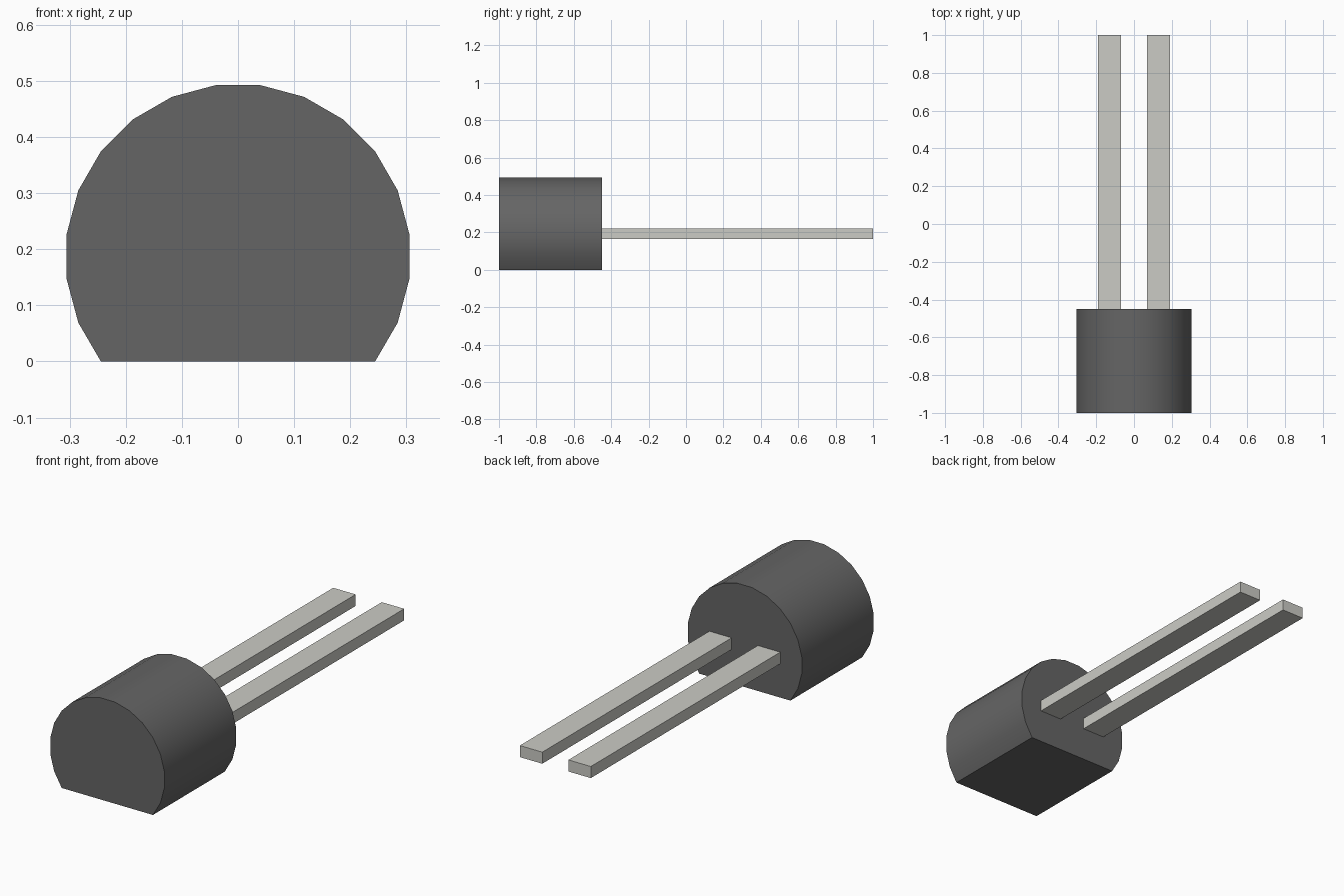
import bpy, bmesh, math
from mathutils import Matrix

if "Cube" in bpy.data.objects:
    bpy.data.objects.remove(bpy.data.objects["Cube"])


def material(name, color):
    mat = bpy.data.materials.new(name)
    mat.diffuse_color = color
    mat.use_nodes = True
    mat.node_tree.nodes["Principled BSDF"].inputs["Base Color"].default_value = mat.diffuse_color
    return mat


def add_object(name, bm, mat):
    bmesh.ops.recalc_face_normals(bm, faces=bm.faces)
    mesh = bpy.data.meshes.new(name)
    bm.to_mesh(mesh)
    bm.free()
    mesh.materials.append(mat)
    ob = bpy.data.objects.new(name, mesh)
    bpy.context.collection.objects.link(ob)
    return ob


plastic = material("dark_plastic", (0.13, 0.13, 0.13, 1))
metal = material("tinned_metal", (0.6, 0.6, 0.56, 1))

# Body: 24-sided round profile with a flat underside, extruded along y
R, CZ, FRONT, BACK = 0.308, 0.187, -1.0, -0.45
bm = bmesh.new()
ring = []
for i in range(18):
    a = math.radians(-127.5 + 15 * i)
    z = CZ + R * math.cos(a)
    ring.append(bm.verts.new((R * math.sin(a), FRONT, 0 if i in (0, 17) else z)))
face = bm.faces.new(ring)
ext = bmesh.ops.extrude_face_region(bm, geom=[face], use_keep_orig=True)
verts = [v for v in ext["geom"] if isinstance(v, bmesh.types.BMVert)]
bmesh.ops.translate(bm, verts=verts, vec=(0, BACK - FRONT, 0))
body = add_object("body", bm, plastic)
bpy.context.view_layer.objects.active = body
body.select_set(True)
bpy.ops.object.shade_smooth_by_angle(angle=math.radians(30))

# Two flat leads leaving the back face
for side, sign in (("left", -1), ("right", 1)):
    bm = bmesh.new()
    place = Matrix.Translation((sign * 0.13, (BACK + 1) / 2, 0.192))
    size = Matrix.Diagonal((0.12, 1 - BACK, 0.056, 1))
    bmesh.ops.create_cube(bm, size=1, matrix=place @ size)
    add_object(side + "_lead", bm, metal)
